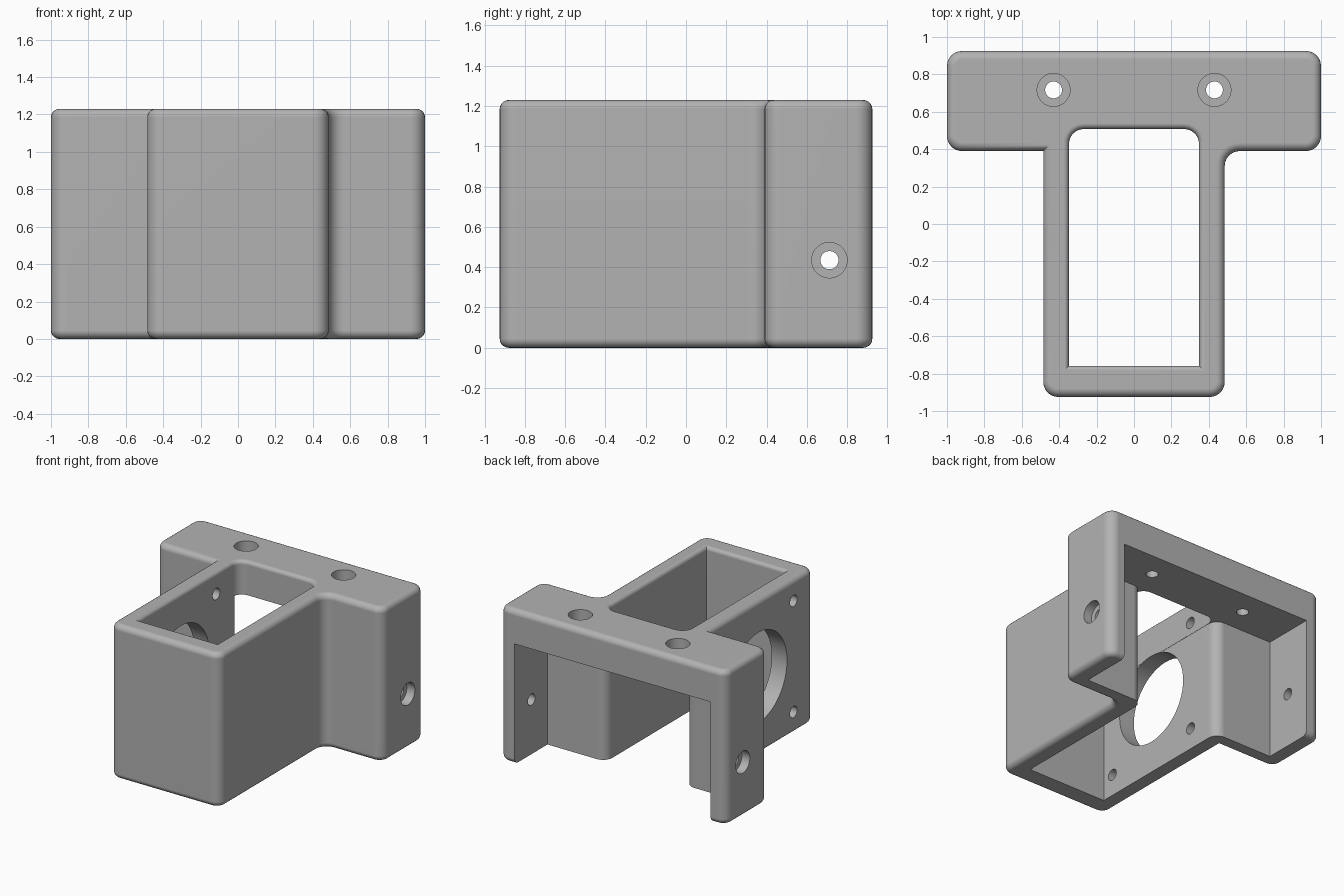
import bpy, bmesh, math
from mathutils import Vector

if "Cube" in bpy.data.objects:
    bpy.data.objects.remove(bpy.data.objects["Cube"])

H = 1.23          # height
WALL = 0.135      # wall thickness
ROUND = 0.045     # rounding of the outer rims
HOLE = 0.045      # screw hole radius
BORE = 0.088      # counterbore radius
BACK = 0.925

grey = bpy.data.materials.new("grey_plastic")
grey.use_nodes = True
color = (0.45, 0.45, 0.45, 1)
grey.diffuse_color = color
grey.node_tree.nodes["Principled BSDF"].inputs["Base Color"].default_value = color


def outline(corners, inset, steps=6):
    """Counter-clockwise polygon moved inward, with each corner (x, y, radius) rounded."""
    points = []
    for i, (x, y, r) in enumerate(corners):
        p = Vector((x, y))
        before = (p - Vector(corners[i - 1][:2])).normalized()
        after = (Vector(corners[(i + 1) % len(corners)][:2]) - p).normalized()
        p += inset * (after - before) if before.cross(after) > 0 else inset * (before - after)
        if r == 0:
            points.append(p)
            continue
        r = r - inset if before.cross(after) > 0 else r + inset
        for k in range(steps + 1):
            a = math.pi / 2 * k / steps
            points.append(p + r * ((math.sin(a) - 1) * before + (1 - math.cos(a)) * after))
    return points


def loft(name, corners, layers):
    """Closed solid from stacked copies of one outline; layers are (inset, z)."""
    bm = bmesh.new()
    rings = [[bm.verts.new((p.x, p.y, z)) for p in outline(corners, d)] for d, z in layers]
    bm.faces.new(rings[0][::-1])
    bm.faces.new(rings[-1])
    for low, high in zip(rings, rings[1:]):
        for i in range(len(low)):
            j = (i + 1) % len(low)
            bm.faces.new((low[i], low[j], high[j], high[i]))
    bmesh.ops.recalc_face_normals(bm, faces=bm.faces)
    mesh = bpy.data.meshes.new(name)
    bm.to_mesh(mesh)
    bm.free()
    mesh.materials.append(grey)
    obj = bpy.data.objects.new(name, mesh)
    bpy.context.collection.objects.link(obj)
    return obj


def cylinder(radius, depth, location, axis):
    rotation = (0, math.pi / 2, 0) if axis == "x" else (0, 0, 0)
    bpy.ops.mesh.primitive_cylinder_add(vertices=48, radius=radius, depth=depth,
                                        location=location, rotation=rotation)
    bpy.context.object.data.materials.append(grey)
    return bpy.context.object


def arc(radius, steps=5):
    """Quarter round as (sideways, upward) distances from the rim."""
    angles = [math.pi / 2 * k / steps for k in range(steps + 1)]
    return [(radius * (1 - math.cos(a)), radius * (1 - math.sin(a))) for a in angles]


# T-shaped body with rounded rims
R = 0.08
tee = [(-0.485, -BACK, R), (0.485, -BACK, R), (0.485, 0.39, R), (1, 0.39, R),
       (1, BACK, R), (-1, BACK, R), (-1, 0.39, R), (-0.485, 0.39, 0)]
rim = arc(ROUND)
body = loft("motor_bracket", tee, rim[::-1] + [(d, H - z) for d, z in rim])

# Lower cavity, open at the bottom and the back
side = 1 - WALL
cavity = [(-0.35, -0.76, 0), (0.35, -0.76, 0), (0.35, 0.51, R), (side, 0.51, 0),
          (side, 1.2, 0), (-side, 1.2, 0), (-side, 0.51, 0), (-0.35, 0.51, R)]
cutters = [loft("cavity_cutter", cavity, [(0, -0.2), (0, 0.96)])]

# Top opening with a flared rim
opening = [(-0.348, -0.758, 0), (0.348, -0.758, 0), (0.348, 0.508, R), (-0.348, 0.508, R)]
flare = [(-d, H - z) for d, z in arc(0.03)]
cutters.append(loft("opening_cutter", opening, [(0, 0.8)] + flare + [(-0.03, H + 0.1)]))

# Counterbored screw holes in the top and the side legs
for s in (-1, 1):
    cutters += [cylinder(HOLE, 0.8, (s * 0.43, 0.717, H), "z"),
                cylinder(BORE, 0.32, (s * 0.43, 0.717, H), "z"),
                cylinder(HOLE, 0.5, (s, 0.712, 0.435), "x"),
                cylinder(BORE, 0.14, (s, 0.712, 0.435), "x")]

# Motor bore and its four screw holes in one wall
cutters.append(cylinder(0.36, 0.4, (-0.42, -0.22, H / 2), "x"))
for dy in (-0.443, 0.443):
    for dz in (-0.443, 0.443):
        cutters.append(cylinder(HOLE, 0.3, (-0.42, -0.22 + dy, H / 2 + dz), "x"))

# Cut everything out of the body
bpy.context.view_layer.objects.active = body
for cutter in cutters:
    mod = body.modifiers.new("cut", "BOOLEAN")
    mod.operation = "DIFFERENCE"
    mod.solver = "EXACT"
    mod.object = cutter
    bpy.ops.object.modifier_apply(modifier=mod.name)
    bpy.data.objects.remove(cutter)

# Smooth rounds, crisp edges
bpy.ops.object.select_all(action="DESELECT")
body.select_set(True)
bpy.ops.object.shade_smooth_by_angle(angle=math.radians(30))
body.modifiers.new("flat_face_normals", "WEIGHTED_NORMAL").keep_sharp = True
